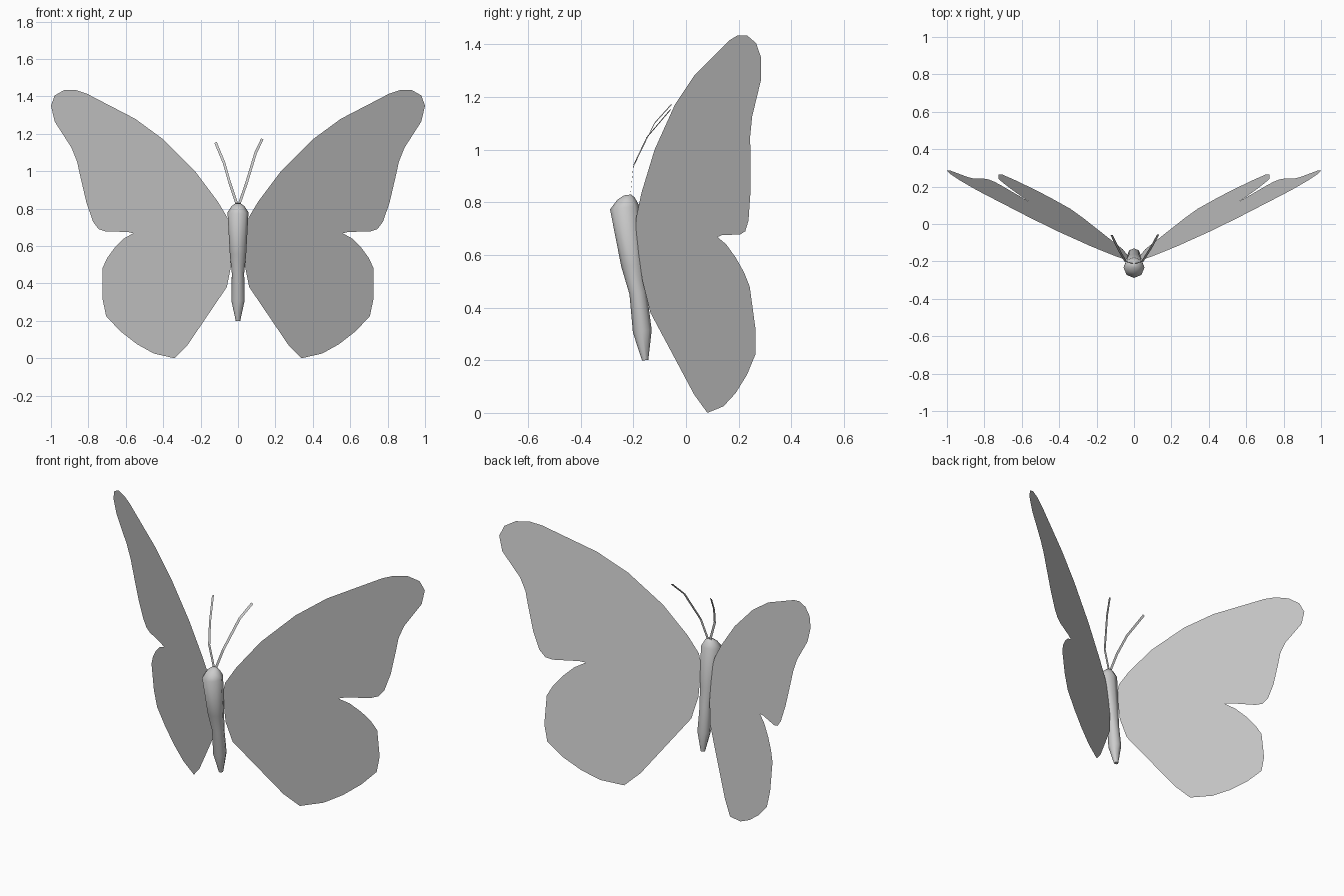
import bpy, bmesh, math
from mathutils import Vector, Matrix

cube = bpy.data.objects.get("Cube")
if cube:
    bpy.data.objects.remove(cube, do_unlink=True)

grey = bpy.data.materials.new("plain_grey")
grey.use_nodes = True
colour = (0.6, 0.6, 0.6, 1)
grey.diffuse_color = colour
grey.node_tree.nodes["Principled BSDF"].inputs["Base Color"].default_value = colour


def finish(name, bm):
    """Turn a bmesh into a named, coloured object."""
    mesh = bpy.data.meshes.new(name)
    bm.to_mesh(mesh)
    bm.free()
    mesh.materials.append(grey)
    obj = bpy.data.objects.new(name, mesh)
    bpy.context.collection.objects.link(obj)
    return obj


# Wing outline (x, z): root, leading edge, tip, notch, hind lobe
OUTLINE = [
    (.035, .6), (.04, .7), (.05, .74), (.107, .836), (.23, 1), (.4, 1.17),
    (.55, 1.28), (.81, 1.415), (.865, 1.433), (.93, 1.433), (.98, 1.405),
    (1, 1.35), (.98, 1.265), (.89, 1.125), (.86, 1.05), (.845, .98),
    (.81, .83), (.775, .73), (.745, .69), (.71, .678), (.59, .675),
    (.56, .668), (.61, .64), (.66, .59), (.7, .535), (.725, .48),
    (.725, .32), (.705, .225), (.63, .145), (.54, .075), (.45, .025),
    (.34, 0), (.27, .07), (.06, .38), (.036, .5)]


def wing(name, side):
    """Flat sheet swept back from the body."""
    bm = bmesh.new()
    verts = [bm.verts.new((side * x, -.19 + .587 * (x - .04) - .136 * (z - .7), z))
             for x, z in OUTLINE]
    if side > 0:
        verts.reverse()
    bm.faces.new(verts)
    finish(name, bm)


wing("left_wing", 1)
wing("right_wing", -1)

# Body: eight-sided rings along a leaning axis (y, z, radius)
RINGS = [(-.222, .828, .014), (-.228, .813, .034), (-.233, .78, .056),
         (-.202, .56, .044), (-.182, .455, .033), (-.166, .31, .036),
         (-.155, .2, .012)]
bm = bmesh.new()
lean = Matrix.Rotation(.13, 4, 'X')
loops = []
for y, z, r in RINGS:
    ring = []
    for i in range(8):
        a = math.tau * i / 8
        offset = lean @ Vector((r * math.cos(a), r * math.sin(a), 0))
        ring.append(bm.verts.new(Vector((0, y, z)) + offset))
    loops.append(ring)
for upper, lower in zip(loops, loops[1:]):
    for i in range(8):
        j = (i + 1) % 8
        bm.faces.new((upper[i], lower[i], lower[j], upper[j]))
bm.faces.new(loops[0])
bm.faces.new(loops[-1][::-1])
bmesh.ops.recalc_face_normals(bm, faces=bm.faces)
body = finish("body", bm)
bpy.context.view_layer.objects.active = body
body.select_set(True)
bpy.ops.object.shade_smooth_by_angle(angle=math.radians(60))
body.select_set(False)


def antenna(name, points, width=.007):
    """Thin ribbon following the points, widened across its path."""
    bm = bmesh.new()
    pairs = []
    for i, p in enumerate(points):
        step = Vector(points[min(i + 1, len(points) - 1)]) - Vector(points[max(i - 1, 0)])
        across = Vector((step.z, 0, -step.x)).normalized() * width
        pairs.append([bm.verts.new(Vector(p) + s * across) for s in (-1, 1)])
    for a, b in zip(pairs, pairs[1:]):
        bm.faces.new((a[0], a[1], b[1], b[0]))
    finish(name, bm)


antenna("left_antenna", [(.005, -.212, .82), (.045, -.2, .935),
                         (.095, -.12, 1.1), (.13, -.055, 1.172)])
antenna("right_antenna", [(-.005, -.212, .82), (-.045, -.2, .94),
                          (-.075, -.15, 1.045), (-.12, -.058, 1.153)])
